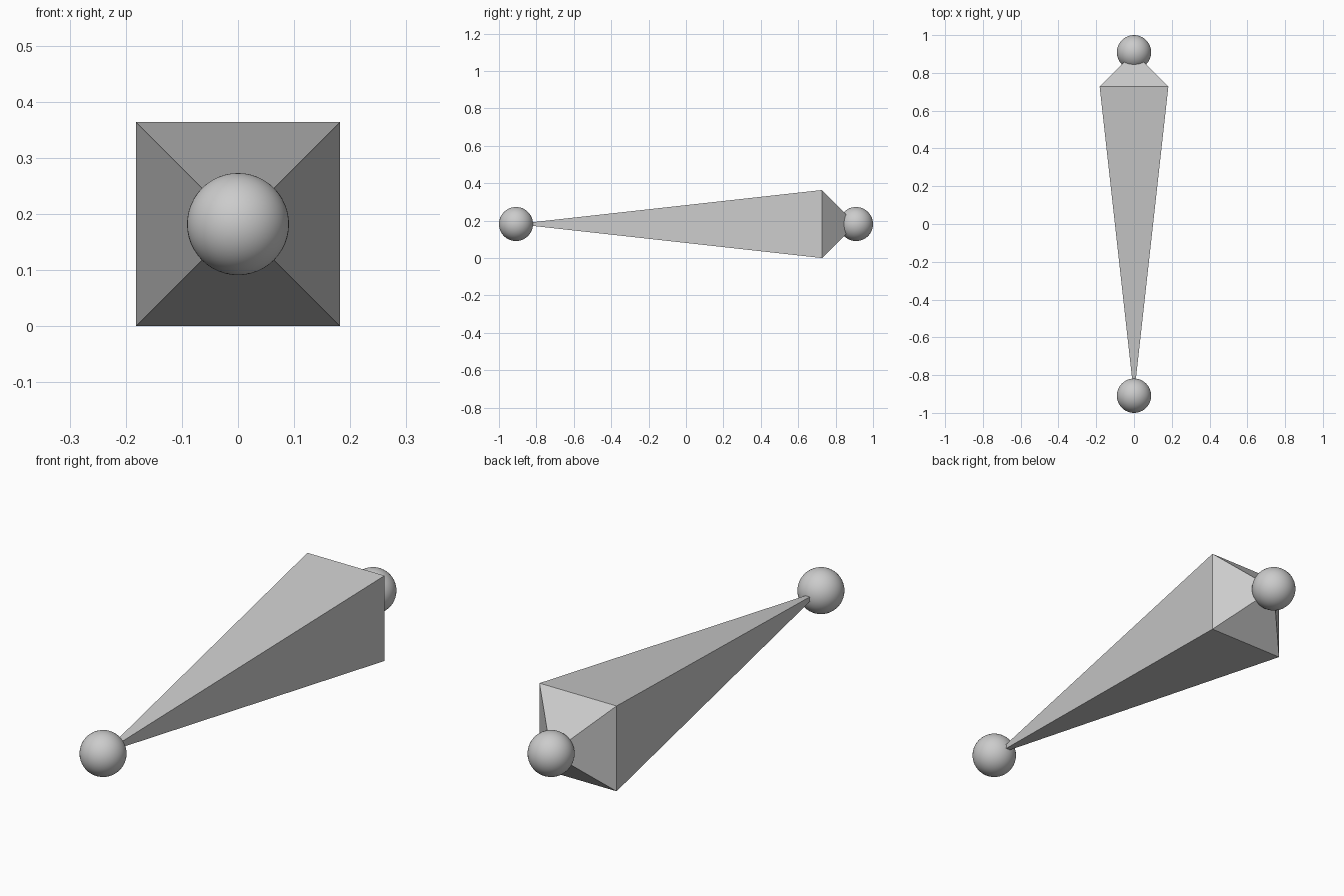
import bpy
import bmesh

if "Cube" in bpy.data.objects:
    bpy.data.objects.remove(bpy.data.objects["Cube"])

LENGTH = 2 / 1.1          # distance between the joint centres
HALF = LENGTH / 2
WIDE = LENGTH * 0.1       # half width of the square section
RADIUS = LENGTH * 0.05    # joint ball radius
MID_Z = WIDE

# Tapered shaft: two square pyramids sharing one square section
bm = bmesh.new()
tail = bm.verts.new((0, -HALF, MID_Z))
head = bm.verts.new((0, HALF, MID_Z))
ring = [bm.verts.new((sx * WIDE, HALF - WIDE, MID_Z + sz * WIDE))
        for sx, sz in ((-1, -1), (1, -1), (1, 1), (-1, 1))]
for i in range(4):
    a, b = ring[i], ring[(i + 1) % 4]
    bm.faces.new((a, b, tail))
    bm.faces.new((b, a, head))
bmesh.ops.recalc_face_normals(bm, faces=bm.faces)
mesh = bpy.data.meshes.new("tapered_shaft")
bm.to_mesh(mesh)
bm.free()
bpy.context.collection.objects.link(bpy.data.objects.new("tapered_shaft", mesh))

# Smooth joint balls at both ends
for name, y in (("tail_ball", -HALF), ("head_ball", HALF)):
    bpy.ops.mesh.primitive_uv_sphere_add(segments=48, ring_count=24,
                                         radius=RADIUS, location=(0, y, MID_Z))
    ball = bpy.context.object
    ball.name = name
    bpy.ops.object.shade_smooth()
